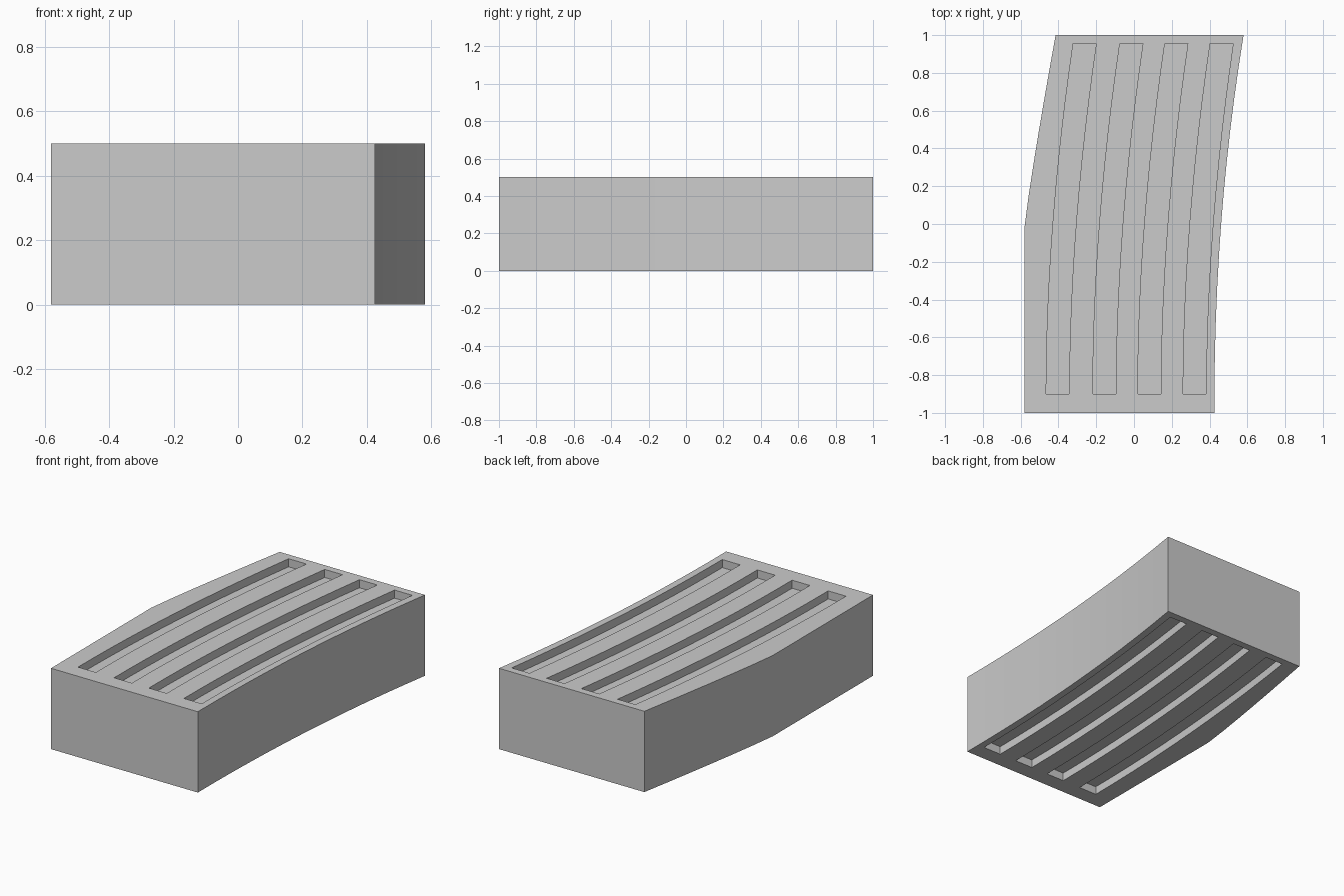
import bpy, bmesh

if "Cube" in bpy.data.objects:
    bpy.data.objects.remove(bpy.data.objects["Cube"])

SEG = 12
DEPTH = 0.05
HEIGHT = 0.5


def bend(x0, x1, y0, y1, power, n=SEG):
    """Points along an edge that drifts from x0 to x1 as y rises."""
    return [(x0 + (x1 - x0) * (i / n) ** power, y0 + (y1 - y0) * i / n)
            for i in range(n + 1)]


def add_prism(bm, outline, z0, z1):
    """Extrude a counter-clockwise outline between two heights."""
    low = [bm.verts.new((x, y, z0)) for x, y in outline]
    high = [bm.verts.new((x, y, z1)) for x, y in outline]
    bm.faces.new(low[::-1])
    bm.faces.new(high)
    n = len(outline)
    for i in range(n):
        j = (i + 1) % n
        bm.faces.new((low[i], low[j], high[j], high[i]))


def make_object(name, bm):
    mesh = bpy.data.meshes.new(name)
    bm.to_mesh(mesh)
    bm.free()
    obj = bpy.data.objects.new(name, mesh)
    bpy.context.collection.objects.link(obj)
    return obj


# Curved block: right side bows throughout, left side is straight then bows
right = bend(0.425, 0.58, -1, 1, 2.1)
left = [(-0.58, -1)] + bend(-0.58, -0.415, -0.02, 1, 1.12, 6)
bm = bmesh.new()
add_prism(bm, right + left[::-1], 0, HEIGHT)
block = make_object("curved_block", bm)

# Four bent grooves on the top and the underside
bm = bmesh.new()
for x in (-0.465, -0.218, 0.02, 0.26):
    near = bend(x, x + 0.143, -0.9, 0.955, 1.9)
    far = [(px + 0.122, py) for px, py in near]
    for z0, z1 in ((-0.1, DEPTH), (HEIGHT - DEPTH, HEIGHT + 0.1)):
        add_prism(bm, far + near[::-1], z0, z1)
cutter = make_object("groove_cutter", bm)
cutter.hide_render = True

# Carve the grooves and drop the cutter
mod = block.modifiers.new("grooves", 'BOOLEAN')
mod.operation = 'DIFFERENCE'
mod.solver = 'EXACT'
mod.object = cutter
bpy.context.view_layer.objects.active = block
bpy.ops.object.modifier_apply(modifier=mod.name)
bpy.data.objects.remove(cutter)
